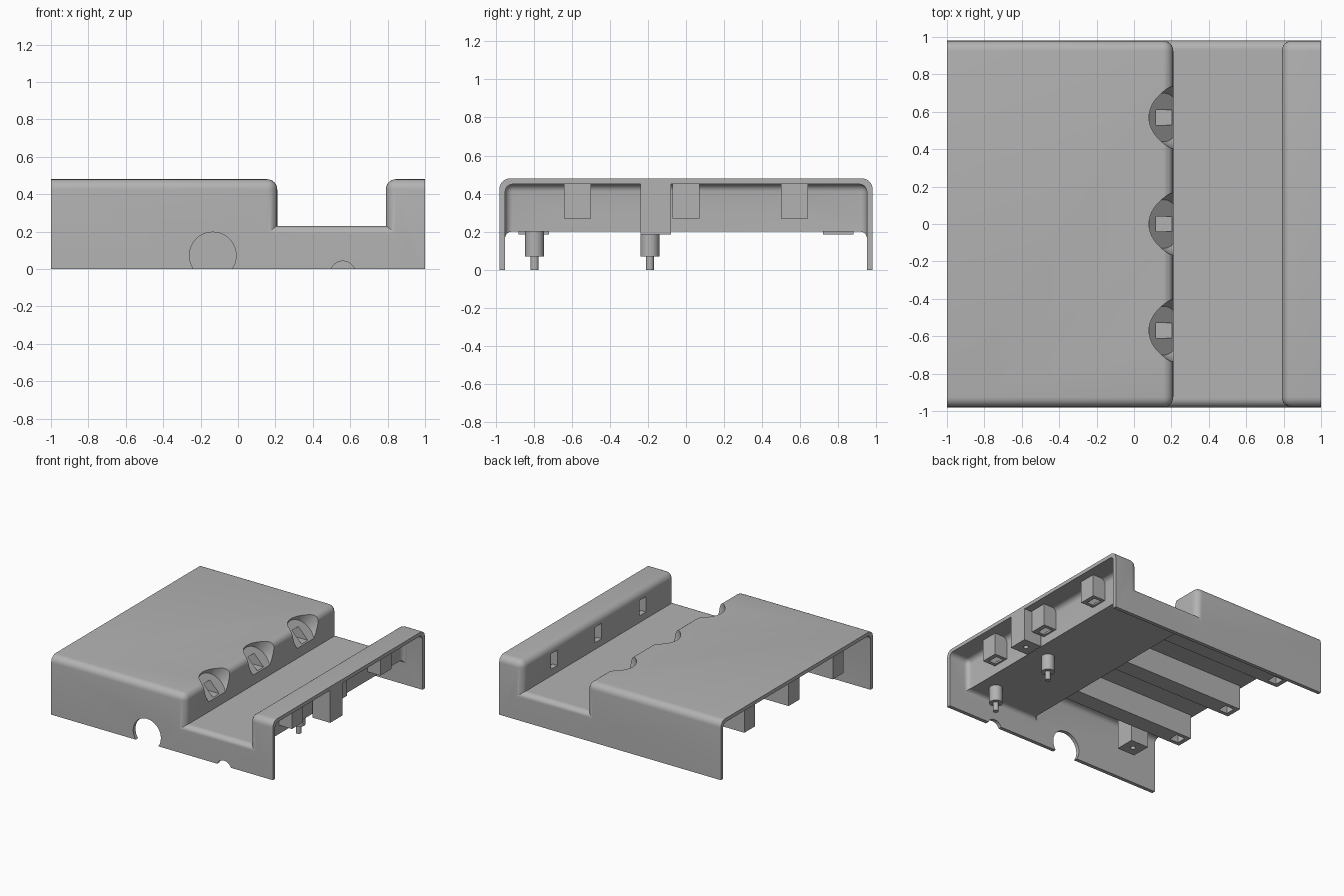
import bpy, bmesh, math
from mathutils import Matrix, Vector

if "Cube" in bpy.data.objects:
    bpy.data.objects.remove(bpy.data.objects["Cube"])

grey = bpy.data.materials.new("matte_grey")
grey.use_nodes = True
grey.diffuse_color = (0.45, 0.45, 0.45, 1)
grey.node_tree.nodes["Principled BSDF"].inputs["Base Color"].default_value = (0.45, 0.45, 0.45, 1)


def to_object(name, bm):
    mesh = bpy.data.meshes.new(name)
    bm.to_mesh(mesh)
    bm.free()
    mesh.materials.append(grey)
    obj = bpy.data.objects.new(name, mesh)
    bpy.context.collection.objects.link(obj)
    return obj


def box(name, x, y, z, radius=0, rounded=None):
    """Box from ranges; edges whose middle passes the rule are rounded."""
    bm = bmesh.new()
    bmesh.ops.create_cube(bm, size=1)
    for v in bm.verts:
        v.co = Vector([r[0] if c < 0 else r[1] for c, r in zip(v.co, (x, y, z))])
    if radius:
        def side(c, r):
            return round(2 * (c - r[0]) / (r[1] - r[0])) - 1
        edges = []
        for e in bm.edges:
            mid = (e.verts[0].co + e.verts[1].co) / 2
            if rounded(side(mid.x, x), side(mid.y, y), side(mid.z, z)):
                edges.append(e)
        bmesh.ops.bevel(bm, geom=edges, offset=radius, segments=6, profile=0.5, affect='EDGES')
    return to_object(name, bm)


def cone(name, place, r1, r2, depth, turn=None):
    """Cone or cylinder whose base sits at place and runs along turned z."""
    bm = bmesh.new()
    m = Matrix.Translation(place) @ (turn or Matrix()) @ Matrix.Translation((0, 0, depth / 2))
    bmesh.ops.create_cone(bm, cap_ends=True, segments=40, radius1=r1, radius2=r2, depth=depth, matrix=m)
    return to_object(name, bm)


def combine(target, other, operation='DIFFERENCE'):
    mod = target.modifiers.new("cut", 'BOOLEAN')
    mod.object, mod.operation, mod.solver = other, operation, 'EXACT'
    bpy.context.view_layer.objects.active = target
    bpy.ops.object.modifier_apply(modifier=mod.name)
    bpy.data.objects.remove(other)


def around(c, half):
    return (c - half, c + half)


def envelope(name, t, low, over, radius):
    """Two raised blocks with a low channel between, shrunk by thickness t."""
    y = (-0.98 + t, 0.98 - t)
    left = box(name, (-1 - over, 0.21 - t), y, (low, 0.48 - t), radius,
               lambda a, b, c: (a == 0 and b and c > 0) or (a > 0 and (c > 0 or c == 0)))
    right = box("right_block", (0.79 + t, 1 + over), y, (low, 0.48 - t), radius,
                lambda a, b, c: (a == 0 and b and c > 0) or (a < 0 and (c > 0 or c == 0)))
    slab = box("channel", (0, 0.9), y, (low, 0.23 - t), radius * 0.8,
               lambda a, b, c: a == 0 and b and c > 0)
    combine(left, slab, 'UNION')
    combine(left, right, 'UNION')
    return left


lanes = (-0.57, 0, 0.57)
tilt = Matrix.Rotation(math.radians(47), 4, 'Y')


def scoop(y, grow=0):
    place = Vector((0.16, y, 0.365)) - grow * (tilt @ Vector((0, 0, 1)))
    return cone("scoop", place, 0.13 + grow, 0.26 + grow, 0.3, tilt)


# Hollow casing, kept thick behind each scoop
casing = envelope("casing", 0, 0, 0, 0.055)
cavity = envelope("cavity", 0.03, -0.1, 0.1, 0.04)
for y in lanes:
    combine(cavity, scoop(y, 0.025))
combine(casing, cavity)


def left_bore(y):
    return box("bore", (-0.94, 0.3), around(y, 0.04), (0.32, 0.41))


def right_slot(y):
    return box("slot", (0.7, 0.9), around(y, 0.042), (0.285, 0.41))


# Scoops, bores and slots along the three lanes
for y in lanes:
    combine(casing, scoop(y))
    combine(casing, left_bore(y))
    combine(casing, right_slot(y))

# Cable notches in the front wall
to_back = Matrix.Rotation(math.radians(-90), 4, 'X')
for x, z, r in ((-0.135, 0.072, 0.125), (0.56, -0.025, 0.067)):
    combine(casing, cone("notch", (x, -1.1, z), r, r, 0.3, to_back))

parts = [casing]
for i, y in enumerate(lanes, 1):
    # Long square tube under the left block, open below at its outer end
    tube = box(f"long_tube_{i}", (-0.975, 0.19), around(y, 0.07), (0.25, 0.455))
    combine(tube, scoop(y))
    combine(tube, left_bore(y))
    combine(tube, box("port", (-0.94, -0.86), around(y, 0.04), (0.2, 0.36)))
    # Short housing in the right block, open below
    housing = box(f"short_housing_{i}", (0.8, 0.935), around(y, 0.07), (0.27, 0.455))
    combine(housing, right_slot(y))
    combine(housing, box("port", (0.835, 0.9), around(y, 0.042), (0.2, 0.36)))
    parts += [tube, housing]

# Screw bosses with pilot holes
for name, x, y in (("right_boss", 0.92, -0.16), ("front_boss", -0.66, -0.8), ("back_boss", -0.66, 0.8)):
    boss = box(name, around(x, 0.08), around(y, 0.08), (0.185, 0.46))
    combine(boss, cone("pilot", (x, y, 0.1), 0.02, 0.02, 0.25))
    parts.append(boss)

# Stepped locating pins under the channel
for name, y in (("front_pin", -0.795), ("middle_pin", -0.19)):
    parts.append(cone(name + "_collar", (0.68, y, 0.07), 0.05, 0.05, 0.14))
    parts.append(cone(name + "_tip", (0.68, y, 0), 0.021, 0.021, 0.08))

for obj in parts:
    bpy.ops.object.select_all(action='DESELECT')
    obj.select_set(True)
    bpy.context.view_layer.objects.active = obj
    bpy.ops.object.shade_smooth_by_angle(angle=math.radians(30))
